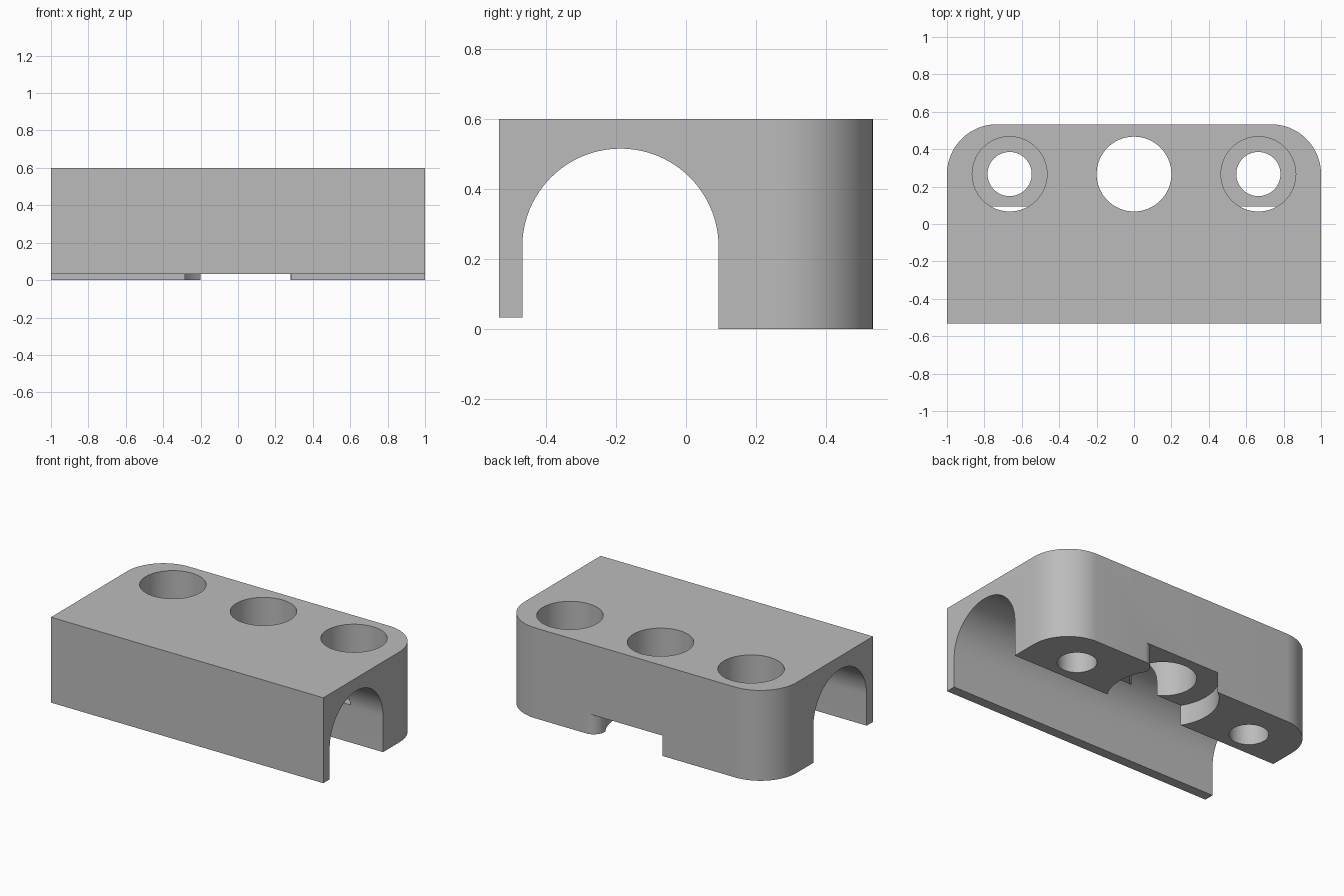
import bpy, bmesh, math
from mathutils import Vector

cube = bpy.data.objects.get("Cube")
if cube:
    bpy.data.objects.remove(cube, do_unlink=True)

grey = bpy.data.materials.new("plain_grey")
grey.use_nodes = True
colour = (0.5, 0.5, 0.5, 1)
grey.diffuse_color = colour
grey.node_tree.nodes["Principled BSDF"].inputs["Base Color"].default_value = colour

HEIGHT, BACK, HOLE_Y = 0.6, 0.533, 0.267


def arc(cx, cy, r, start, end, steps=24):
    """Points on an arc, angles in degrees."""
    angles = [math.radians(start + (end - start) * i / steps) for i in range(steps + 1)]
    return [(cx + r * math.cos(a), cy + r * math.sin(a)) for a in angles]


def circle(cx, cy, r):
    return arc(cx, cy, r, 0, 360, 64)[:-1]


def prism(name, outline, lo, hi, along_x=False):
    """Extrude an outline along z, or a (y, z) outline along x."""
    def place(p, t):
        return Vector((t, *p)) if along_x else Vector((*p, t))
    bm = bmesh.new()
    face = bm.faces.new([bm.verts.new(place(p, lo)) for p in outline])
    out = bmesh.ops.extrude_face_region(bm, geom=[face])
    moved = [g for g in out["geom"] if isinstance(g, bmesh.types.BMVert)]
    bmesh.ops.translate(bm, verts=moved, vec=place((0, 0), hi - lo))
    bmesh.ops.recalc_face_normals(bm, faces=bm.faces)
    mesh = bpy.data.meshes.new(name)
    bm.to_mesh(mesh)
    bm.free()
    mesh.materials.append(grey)
    obj = bpy.data.objects.new(name, mesh)
    bpy.context.collection.objects.link(obj)
    return obj


# Main block with two rounded back corners
R = 0.267
body = prism("clamp_body",
             [(-1, -BACK), (1, -BACK)]
             + arc(1 - R, BACK - R, R, 0, 90)
             + arc(R - 1, BACK - R, R, 90, 180), 0, HEIGHT)

# Arched channel along the length, with the front lip cut short
channel = prism("channel_cutter",
                [(0.093, -0.1)] + arc(-0.187, 0.235, 0.28, 0, 180, 48)
                + [(-0.467, 0.033), (-0.7, 0.033), (-0.7, -0.1)],
                -1.2, 1.2, along_x=True)

# Round recess underneath, opening to the back past a rounded corner
recess_r, side, fillet = 0.333, 0.28, 0.08
left_angle = math.degrees(math.acos(side / recess_r))
back_angle = 180 - math.degrees(math.asin((BACK - HOLE_Y) / recess_r))
recess = prism("recess_cutter",
               arc(0, HOLE_Y, recess_r, back_angle, 360 + left_angle, 56)
               + arc(side + fillet, BACK - fillet, fillet, 180, 90, 16)
               + [(side + fillet, 0.7), (-0.2, 0.7)],
               -0.1, 0.135)

# Centre hole and two counterbored screw holes
cutters = [channel, recess,
           prism("centre_hole_cutter", circle(0, HOLE_Y, 0.2), -0.2, 0.8)]
for x in (-0.665, 0.665):
    cutters.append(prism("screw_hole_cutter", circle(x, HOLE_Y, 0.118), -0.2, 0.8))
    cutters.append(prism("counterbore_cutter", circle(x, HOLE_Y, 0.2), 0.25, 0.8))

bpy.ops.object.select_all(action="DESELECT")
bpy.context.view_layer.objects.active = body
body.select_set(True)
for cutter in cutters:
    cutter.hide_render = True
    mod = body.modifiers.new(cutter.name, "BOOLEAN")
    mod.operation = "DIFFERENCE"
    mod.solver = "EXACT"
    mod.object = cutter
    bpy.ops.object.modifier_apply(modifier=mod.name)
    bpy.data.objects.remove(cutter, do_unlink=True)

bpy.ops.object.shade_smooth_by_angle(angle=math.radians(30))
